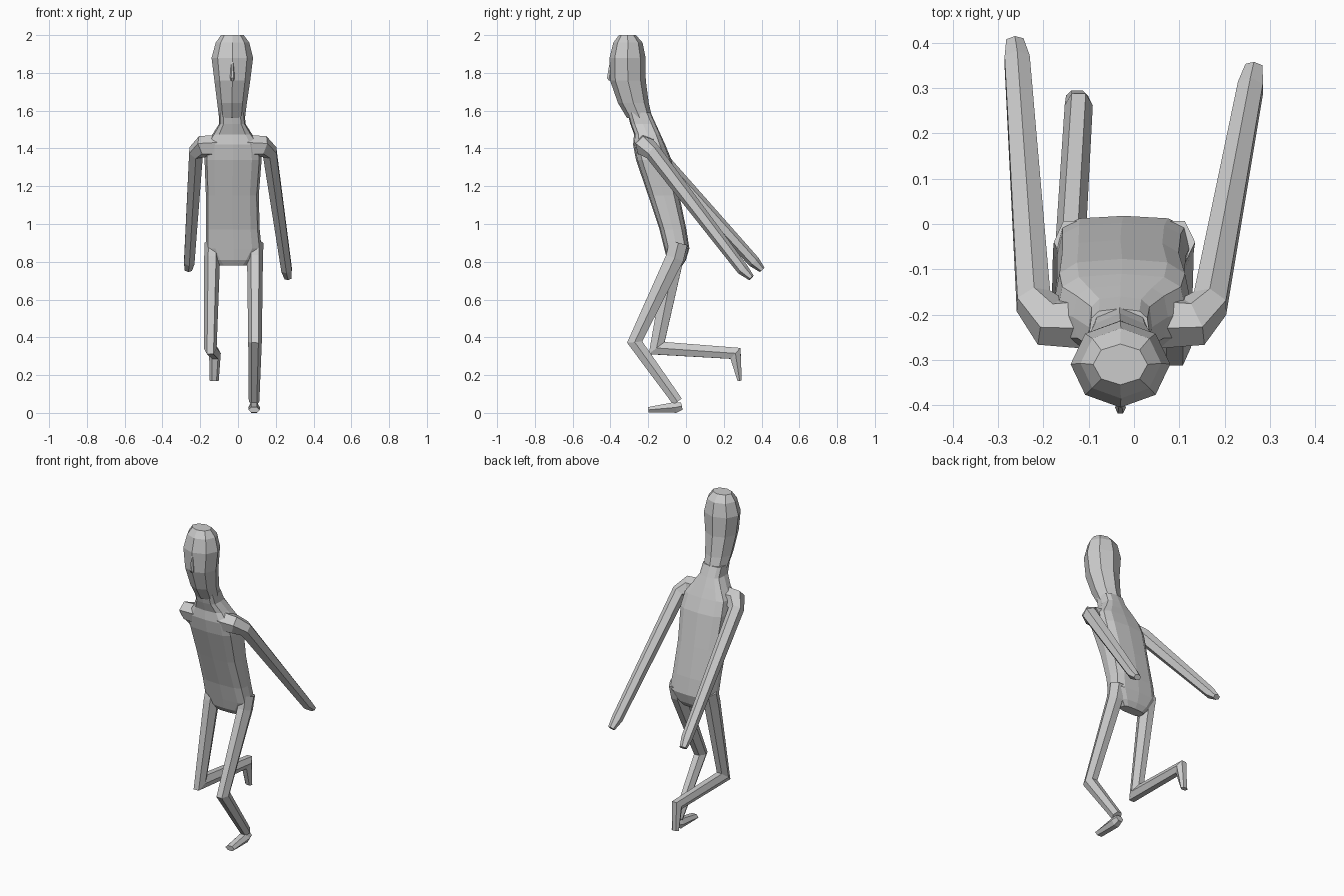
import bpy, bmesh, math
from mathutils import Vector


def skin(name, rings):
    """Bridge a list of equal-sized point rings into a closed flat-shaded mesh."""
    bm = bmesh.new()
    vs = [[bm.verts.new(p) for p in ring] for ring in rings]
    n = len(vs[0])
    for a, b in zip(vs, vs[1:]):
        for i in range(n):
            j = (i + 1) % n
            bm.faces.new((a[i], a[j], b[j], b[i]))
    bm.faces.new(vs[0])
    bm.faces.new(vs[-1])
    bmesh.ops.recalc_face_normals(bm, faces=bm.faces)
    me = bpy.data.meshes.new(name)
    bm.to_mesh(me)
    bm.free()
    ob = bpy.data.objects.new(name, me)
    bpy.context.collection.objects.link(ob)
    return ob


def slices(name, rows, n, power=1.0):
    """Horizontal sections: (z, x min, x max, y front, y back)."""
    def s(v):
        return math.copysign(abs(v) ** power, v) if abs(v) > 1e-6 else 0.0
    rings = []
    for z, x0, x1, y0, y1 in rows:
        rings.append([((x0 + x1) / 2 + s(math.cos(a)) * (x1 - x0) / 2,
                       (y0 + y1) / 2 + s(math.sin(a)) * (y1 - y0) / 2, z)
                      for a in (2 * math.pi * i / n for i in range(n))])
    return skin(name, rings)


def limb(name, pts, ref, n=6):
    """Mitred tube: (x, y, z, radius along ref, radius across)."""
    ps = [Vector(p[:3]) for p in pts]
    rings = []
    for i, p in enumerate(ps):
        d_in = (p - ps[max(i - 1, 0)]).normalized()
        d_out = (ps[min(i + 1, len(ps) - 1)] - p).normalized()
        t = (d_in + d_out).normalized()
        miter = 1.0
        if 0 < i < len(ps) - 1:
            miter = min(1 / max(t.dot(d_in), 0.1), 1.45)
        u = Vector(ref)
        u = (u - t * u.dot(t)).normalized()
        v = t.cross(u)
        ra, rb = pts[i][3], pts[i][4] * miter
        rings.append([p + u * ra * math.cos(a) + v * rb * math.sin(a)
                      for a in (2 * math.pi * k / n for k in range(n))])
    return skin(name, rings)


# Torso with neck, leaning forward
slices("torso", [
    (0.78, -0.10, 0.05, -0.08, -0.02),
    (0.81, -0.13, 0.08, -0.10, 0.00),
    (0.87, -0.17, 0.125, -0.115, 0.018),
    (0.97, -0.17, 0.115, -0.14, 0.002),
    (1.15, -0.17, 0.11, -0.20, -0.035),
    (1.34, -0.177, 0.125, -0.265, -0.077),
    (1.42, -0.17, 0.115, -0.28, -0.11),
    (1.475, -0.135, 0.075, -0.275, -0.135),
    (1.53, -0.10, 0.04, -0.295, -0.16),
    (1.59, -0.10, 0.035, -0.31, -0.187)], 12, 0.6)

# Head
slices("head", [
    (1.56, -0.10, 0.037, -0.312, -0.178),
    (1.64, -0.11, 0.047, -0.36, -0.197),
    (1.76, -0.125, 0.065, -0.402, -0.213),
    (1.88, -0.14, 0.08, -0.405, -0.214),
    (1.96, -0.118, 0.06, -0.385, -0.23),
    (2.0, -0.09, 0.03, -0.355, -0.265)], 8)

# Nose ridge
limb("nose", [(-0.03, -0.393, 1.90, 0.004, 0.004),
              (-0.03, -0.405, 1.775, 0.012, 0.015),
              (-0.03, -0.40, 1.76, 0.009, 0.010)], (1, 0, 0))

# Arms swept backwards, starting inside the shoulders
arm_ref = (0, 0.74, 0.67)
for name, chest, shoulder, top, hand, tip in (
        ("right_arm", (0.05, -0.215, 1.41), (0.13, -0.215, 1.41), (0.168, -0.175, 1.38),
         (0.257, 0.30, 0.76), (0.265, 0.346, 0.715)),
        ("left_arm", (-0.11, -0.215, 1.41), (-0.185, -0.215, 1.41), (-0.222, -0.17, 1.38),
         (-0.258, 0.36, 0.80), (-0.263, 0.403, 0.758))):
    limb(name, [chest + (0.06, 0.065), shoulder + (0.055, 0.055), top + (0.045, 0.042),
                hand + (0.032, 0.032), tip + (0.017, 0.022)], arm_ref)

# Standing leg, bent at the knee
side = (1, 0, 0)
limb("right_leg", [(0.09, -0.04, 0.90, 0.045, 0.055),
                   (0.09, -0.06, 0.82, 0.042, 0.055),
                   (0.09, -0.272, 0.375, 0.036, 0.04),
                   (0.085, -0.045, 0.06, 0.028, 0.032)], side)
limb("right_foot", [(0.085, -0.022, 0.036, 0.025, 0.022),
                    (0.085, -0.055, 0.029, 0.031, 0.033),
                    (0.085, -0.20, 0.016, 0.03, 0.017)], side)

# Raised leg, shin trailing behind
limb("left_leg", [(-0.135, -0.04, 0.90, 0.042, 0.055),
                  (-0.137, -0.06, 0.82, 0.042, 0.055),
                  (-0.147, -0.155, 0.343, 0.034, 0.042),
                  (-0.122, 0.262, 0.315, 0.031, 0.035),
                  (-0.126, 0.284, 0.17, 0.024, 0.013)], side)
